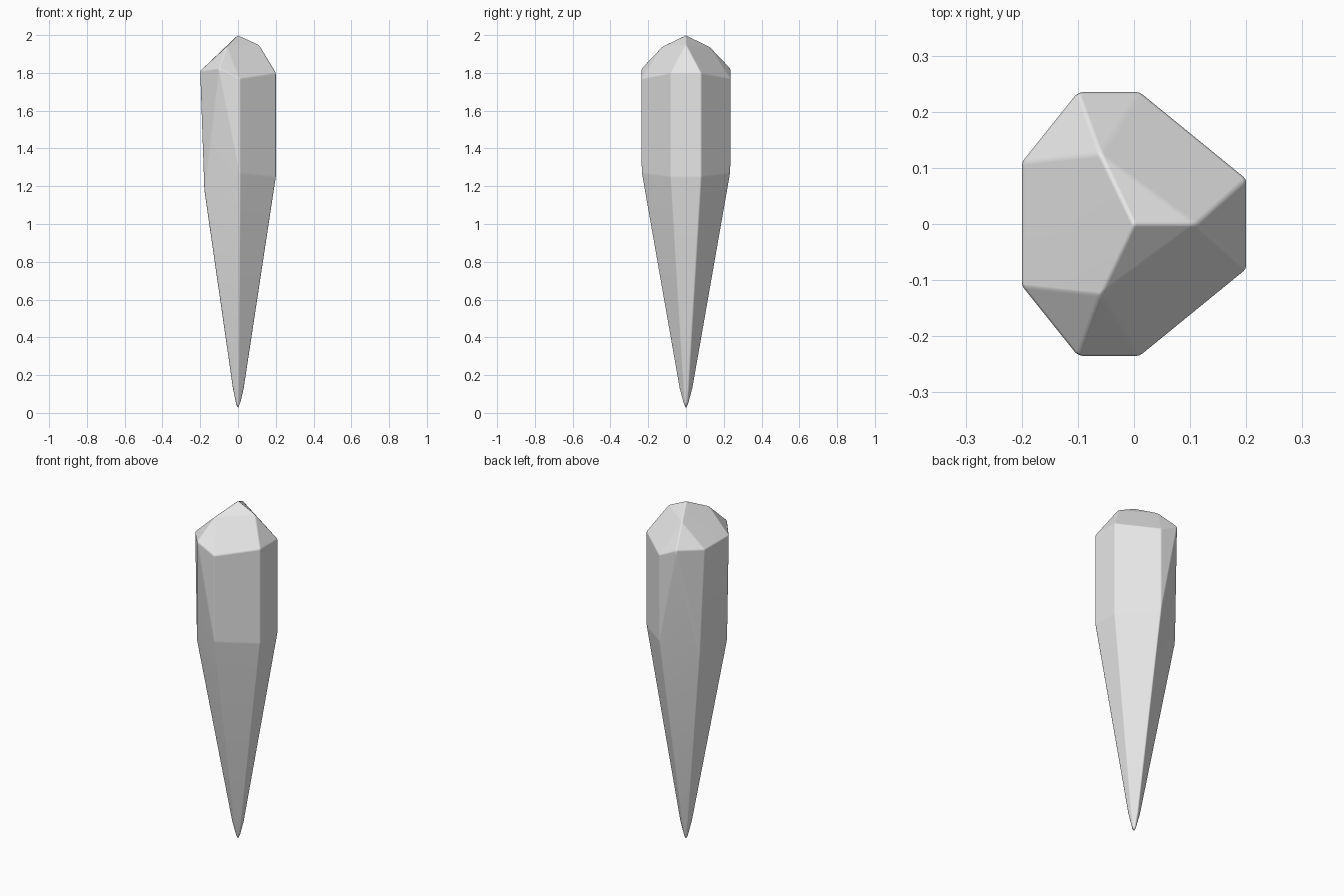
import bpy
import bmesh

cube = bpy.data.objects.get("Cube")
if cube:
    bpy.data.objects.remove(cube, do_unlink=True)

# Stone colour
stone = bpy.data.materials.new("pale_grey_stone")
stone.use_nodes = True
grey = (0.8, 0.8, 0.8, 1.0)
stone.diffuse_color = grey
stone.node_tree.nodes["Principled BSDF"].inputs["Base Color"].default_value = grey


def mirrored(points):
    return [(x, side * y, z) for x, y, z in points for side in (-1, 1)]


# Crown: peak, short front-to-side ridge and two knuckles
crown = [(0, 0, 2), (0.11, 0, 1.95)] + mirrored([(-0.06, 0.125, 1.94)])

# Rim and waist of the shaft, one half of each
rim = mirrored([(0.2, 0.08, 1.8), (0.01, 0.235, 1.77),
                (-0.1, 0.235, 1.825), (-0.2, 0.11, 1.81)])
waist = mirrored([(0.2, 0.08, 1.25), (0.01, 0.235, 1.27), (-0.178, 0.125, 1.18)])

# Tapered foot: a small copy of the waist above the point
foot = [(x * 0.15, y * 0.15, 0.13) for x, y, z in waist] + [(0, 0, 0)]

# Wrap the corners in flat facets
bm = bmesh.new()
for point in crown + rim + waist + foot:
    bm.verts.new(point)
bmesh.ops.convex_hull(bm, input=bm.verts[:])
bmesh.ops.dissolve_limit(bm, angle_limit=0.03, verts=bm.verts[:], edges=bm.edges[:])
bmesh.ops.recalc_face_normals(bm, faces=bm.faces[:])
mesh = bpy.data.meshes.new("crystal_shard")
bm.to_mesh(mesh)
bm.free()
mesh.materials.append(stone)

shard = bpy.data.objects.new("crystal_shard", mesh)
bpy.context.collection.objects.link(shard)
for face in mesh.polygons:
    face.use_smooth = True

# Softly worn edges
bevel = shard.modifiers.new("worn_edges", "BEVEL")
bevel.width = 0.006
bevel.segments = 2
bevel.limit_method = "ANGLE"
bevel.angle_limit = 0.12
bevel.harden_normals = True
